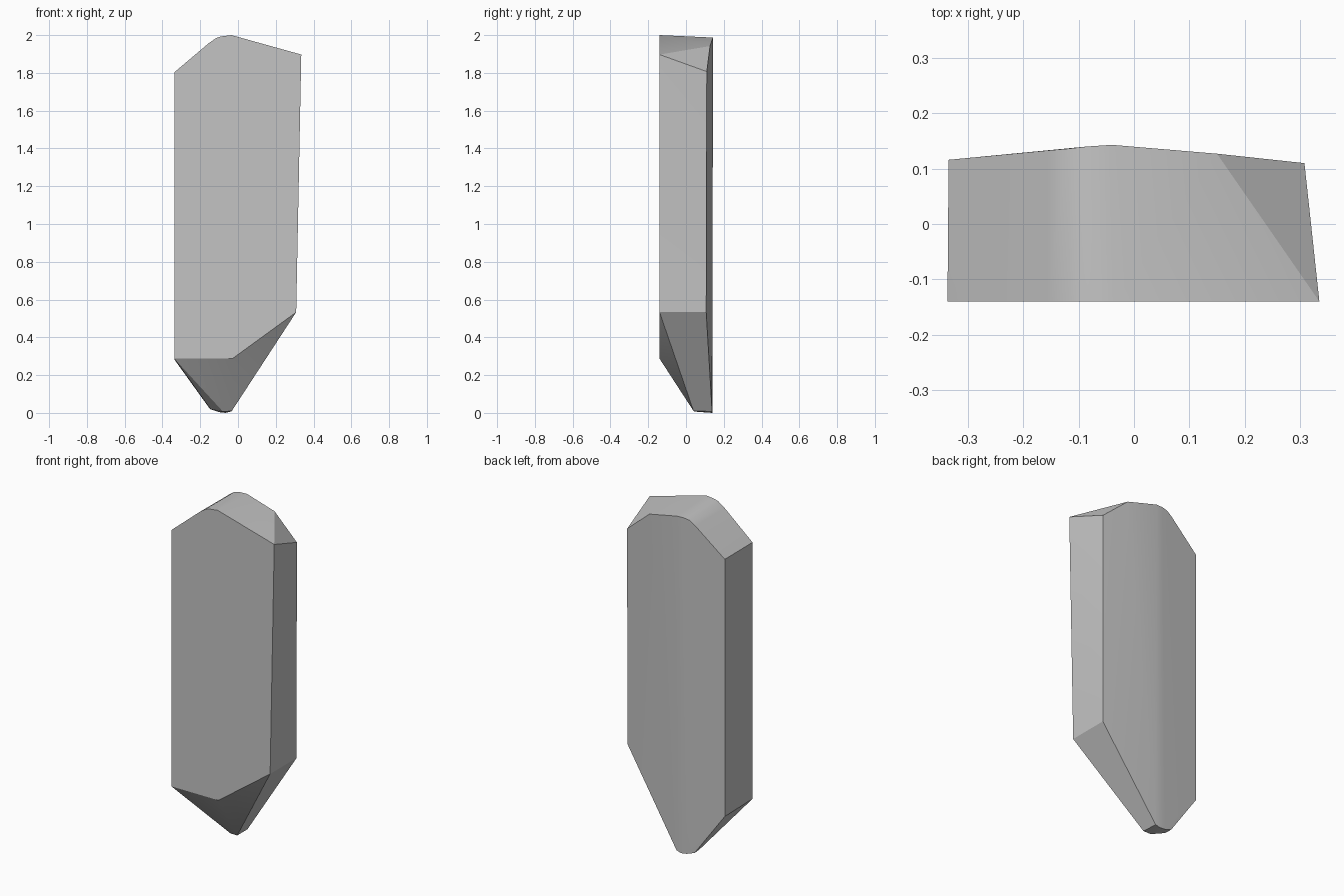
import bpy, bmesh, math

cube = bpy.data.objects.get("Cube")
if cube:
    bpy.data.objects.remove(cube, do_unlink=True)

# Single grey stone colour
stone = bpy.data.materials.new("stone_grey")
stone.use_nodes = True
grey = (0.55, 0.55, 0.55, 1)
stone.diffuse_color = grey
stone.node_tree.nodes["Principled BSDF"].inputs["Base Color"].default_value = grey

# Flat front outline (x, z), at constant depth
front_y = -0.14
front = [(-0.337, 0.287), (-0.337, 1.803), (-0.155, 1.957), (-0.115, 1.985),
         (-0.09, 1.993), (-0.035, 2.0), (0.335, 1.897), (0.308, 0.533), (-0.03, 0.287)]

# Back crown: low ridge running up the stone (x, y, z)
back = [(-0.335, 0.116, 1.80), (-0.155, 0.133, 1.955), (-0.12, 0.136, 1.98),
        (-0.085, 0.14, 1.987), (-0.04, 0.143, 1.987), (0.15, 0.127, 1.942),
        (0.308, 0.11, 1.807), (0.308, 0.107, 0.533), (-0.335, 0.116, 0.28)]

# Blunt lower tip
tip = [(-0.033, 0.04, 0.01), (-0.08, 0.045, 0.007), (-0.145, 0.085, 0.02),
       (-0.035, 0.138, 0.008), (-0.065, 0.139, 0.0), (-0.10, 0.137, 0.004),
       (-0.148, 0.132, 0.02)]

# Shrink-wrap the points into one faceted shard
bm = bmesh.new()
for x, z in front:
    bm.verts.new((x, front_y, z))
for p in back + tip:
    bm.verts.new(p)
hull = bmesh.ops.convex_hull(bm, input=bm.verts[:])
inner = {g for g in hull["geom_interior"] + hull["geom_unused"]
         if isinstance(g, bmesh.types.BMVert)}
bmesh.ops.delete(bm, geom=list(inner), context="VERTS")
bmesh.ops.dissolve_limit(bm, angle_limit=math.radians(0.5),
                         verts=bm.verts[:], edges=bm.edges[:])
bmesh.ops.recalc_face_normals(bm, faces=bm.faces[:])

mesh = bpy.data.meshes.new("stone_shard")
bm.to_mesh(mesh)
bm.free()
mesh.materials.append(stone)
shard = bpy.data.objects.new("stone_shard", mesh)
bpy.context.collection.objects.link(shard)

# Soften the gentle back ridge, keep the facet edges crisp
bpy.ops.object.select_all(action="DESELECT")
shard.select_set(True)
bpy.context.view_layer.objects.active = shard
bpy.ops.object.shade_smooth_by_angle(angle=math.radians(28))
